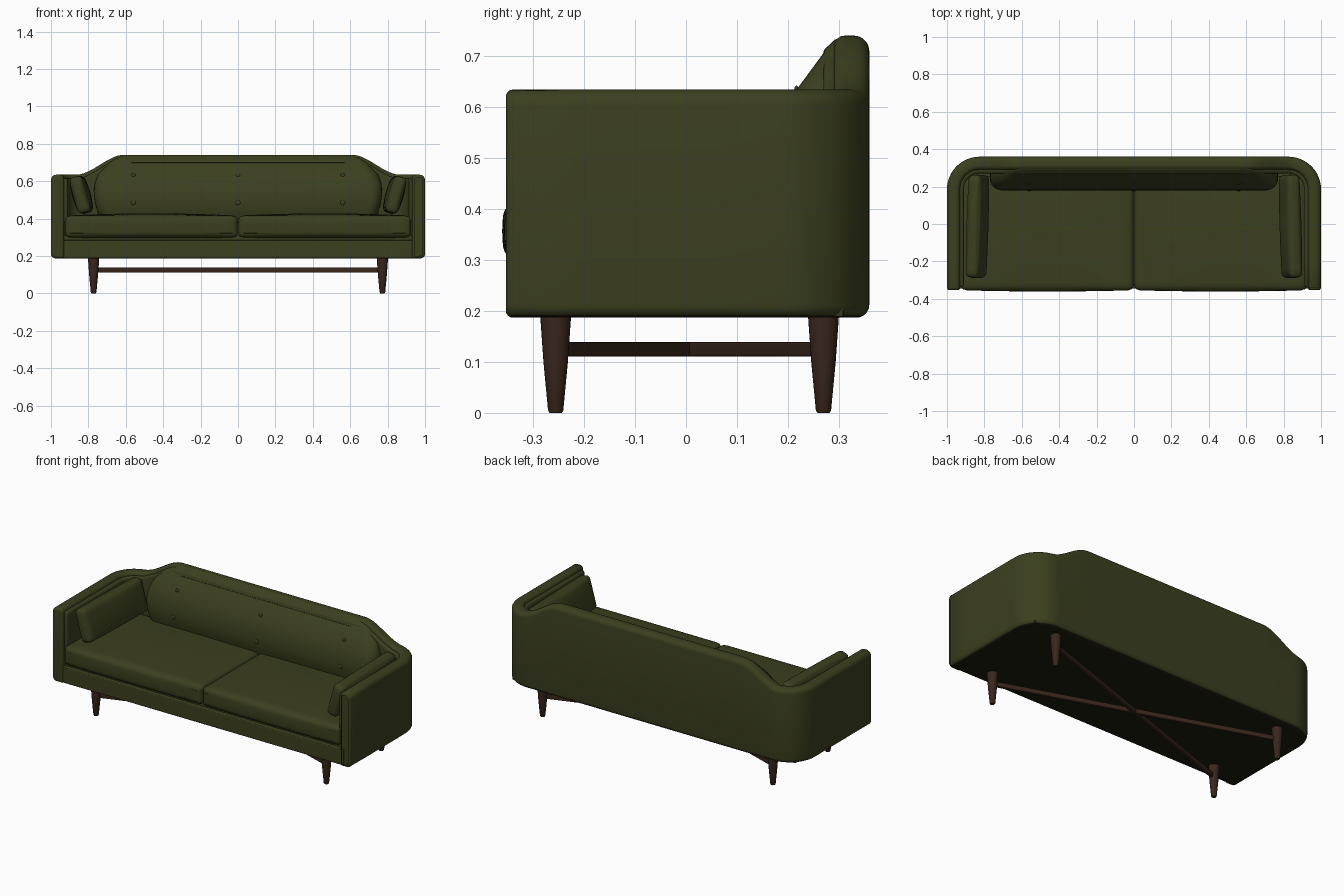
import bpy, bmesh, math
from mathutils import Vector, Matrix

cube = bpy.data.objects.get("Cube")
if cube:
    bpy.data.objects.remove(cube, do_unlink=True)


def material(name, rgb):
    m = bpy.data.materials.new(name)
    m.use_nodes = True
    m.diffuse_color = (*rgb, 1)
    bsdf = next(n for n in m.node_tree.nodes if n.type == "BSDF_PRINCIPLED")
    bsdf.inputs["Base Color"].default_value = (*rgb, 1)
    bsdf.inputs["Roughness"].default_value = 0.8
    return m


FABRIC = material("olive fabric", (0.044, 0.05, 0.0135))
WOOD = material("dark walnut", (0.041, 0.02, 0.012))
LINING = material("black underside cloth", (0.013, 0.012, 0.005))


def finish(name, bm, mat, angle=40, under=None):
    """Make the object; faces pointing down take the under material."""
    bmesh.ops.recalc_face_normals(bm, faces=bm.faces)
    mesh = bpy.data.meshes.new(name)
    mesh.materials.append(mat)
    if under:
        mesh.materials.append(under)
        for f in bm.faces:
            f.material_index = int(f.normal.z < -0.75 and f.calc_center_median().z < 0.25)
    bm.to_mesh(mesh)
    bm.free()
    for p in mesh.polygons:
        p.use_smooth = True
    mesh.set_sharp_from_angle(angle=math.radians(angle))
    ob = bpy.data.objects.new(name, mesh)
    bpy.context.scene.collection.objects.link(ob)


def loft(name, rings, mat, angle=40, under=None):
    """Skin a list of closed rings and cap both ends."""
    bm = bmesh.new()
    loops = [[bm.verts.new(p) for p in ring] for ring in rings]
    n = len(loops[0])
    for a, b in zip(loops, loops[1:]):
        for i in range(n):
            j = (i + 1) % n
            bm.faces.new((a[i], a[j], b[j], b[i]))
    bm.faces.new(loops[0])
    bm.faces.new(loops[-1])
    finish(name, bm, mat, angle, under)


def soft_box(name, centre, size, radius, mat, puff=(0, 0, 0), tilt=None, cuts=15, under=None):
    """Rounded box whose faces bulge outward by puff."""
    bm = bmesh.new()
    bmesh.ops.create_cube(bm, size=2)
    bmesh.ops.subdivide_edges(bm, edges=bm.edges[:], cuts=cuts, use_grid_fill=True)
    half = Vector(size) / 2
    for v in bm.verts:
        u = [math.sin(c * math.pi / 2) for c in v.co]
        p = Vector([u[i] * half[i] for i in range(3)])
        core = Vector([max(radius - half[i], min(half[i] - radius, p[i])) for i in range(3)])
        p = core + (p - core).normalized() * radius
        for i in range(3):
            j, k = (i + 1) % 3, (i + 2) % 3
            p[i] += puff[i] * u[i] * (1 - u[j] ** 2) * (1 - u[k] ** 2)
        v.co = p
    if tilt:
        bmesh.ops.rotate(bm, verts=bm.verts, matrix=tilt)
    bmesh.ops.translate(bm, verts=bm.verts, vec=centre)
    finish(name, bm, mat, under=under)


def piping(name, points, radius=0.002):
    curve = bpy.data.curves.new(name, "CURVE")
    curve.dimensions = "3D"
    curve.bevel_depth = radius
    curve.bevel_resolution = 1
    spline = curve.splines.new("POLY")
    spline.points.add(len(points) - 1)
    for sp, p in zip(spline.points, points):
        sp.co = (*p, 1)
    curve.materials.append(FABRIC)
    ob = bpy.data.objects.new(name, curve)
    bpy.context.scene.collection.objects.link(ob)


# Wrap-around arms and back: a rounded wall section swept along a U path
OUT_X, BACK_Y, CORNER = 1.0, 0.36, 0.175


def u_path(front):
    """Outer points with inward directions, from right arm to left arm."""
    cx, cy = OUT_X - CORNER, BACK_Y - CORNER
    half = [((-OUT_X, front + (cy - front) * i / 4), (1, 0)) for i in range(4)]
    for i in range(13):
        a = math.pi / 2 * i / 12
        half.append(((-cx - CORNER * math.cos(a), cy + CORNER * math.sin(a)),
                     (math.cos(a), -math.sin(a))))
    half += [((-cx + 0.3 * i / 16, BACK_Y), (0, -1)) for i in range(1, 17)]
    return half + [((-p[0], p[1]), (-d[0], d[1])) for p, d in reversed(half)]


def top_height(x):
    t = max(0, min(1, (0.865 - abs(x)) / 0.255))
    return 0.635 + 0.106 * t * t * (3 - 2 * t)


def section(d0, d1, z0, z1, radii):
    """Rounded rectangle: outer bottom, outer top, inner top, inner bottom."""
    pts = []
    corners = [(d0, z0, 1, 1), (d0, z1, 1, -1), (d1, z1, -1, -1), (d1, z0, -1, 1)]
    for k, ((d, z, sd, sz), r) in enumerate(zip(corners, radii)):
        for i in range(6):
            a = math.pi / 2 * i / 5
            if k % 2 == 0:
                a = math.pi / 2 - a
            pts.append((d + sd * r * (1 - math.cos(a)), z + sz * r * (1 - math.sin(a))))
    return pts


def u_wall(name, front, d0, d1, z0, drop, radii, round_end):
    path = u_path(front)
    stations = [(p, d, 0) for p, d in path]
    # Shrinking sections round off the arm fronts
    for i in range(1, 5):
        a = math.pi / 2 * i / 4
        dy, e = round_end * math.sin(a), round_end * (1 - math.cos(a))
        for end, at in ((path[0], 0), (path[-1], len(stations))):
            stations.insert(at, ((end[0][0], front - dy), end[1], e))
    rings = []
    for p, d, e in stations:
        rr = [max(r - e * 0.5, 0.002) for r in radii]
        sec = section(d0 + e, d1 - e, z0 + e, top_height(p[0]) - drop - e, rr)
        rings.append([(p[0] + d[0] * s, p[1] + d[1] * s, z) for s, z in sec])
    loft(name, rings, FABRIC, 50, LINING)


u_wall("outer_shell", -0.34, 0, 0.07, 0.187, 0, (0.025, 0.03, 0.022, 0.002), 0.014)
u_wall("inner_lining", -0.325, 0.06, 0.09, 0.38, 0.02, (0.004, 0.004, 0.014, 0.004), 0.01)

# Seat base with a recessed deck above it
soft_box("seat_base", (0, -0.0175, 0.2365), (1.9, 0.655, 0.098), 0.006, FABRIC, under=LINING)
soft_box("seat_deck", (0, -0.02, 0.29), (1.87, 0.61, 0.04), 0.004, FABRIC)

# Back cushion: rows of height, front depth and half width
rows = [(0.40, 0.195, 0.735), (0.43, 0.184, 0.75), (0.48, 0.179, 0.763), (0.53, 0.181, 0.77),
        (0.58, 0.193, 0.768), (0.635, 0.217, 0.75), (0.67, 0.243, 0.725), (0.70, 0.265, 0.692),
        (0.72, 0.279, 0.66), (0.733, 0.292, 0.62), (0.738, 0.305, 0.59)]
rings = []
for z, yf, w in rows:
    yb = 0.32
    r = min(0.06, (yb - yf) * 0.8)
    arc = [(w - r + r * math.cos(a), yf + r - r * math.sin(a))
           for a in [math.pi / 2 * i / 6 for i in range(7)]]
    ring = [(w, yb)] + arc
    rings.append([(x, y, z) for x, y in ring] + [(-x, y, z) for x, y in reversed(ring)])
loft("back_cushion", rings, FABRIC, 60)
piping("back_seam", [(-0.57, 0.265, 0.70), (0.57, 0.265, 0.70)])

# Tufting buttons
for x in (-0.56, 0, 0.56):
    for z, y in ((0.63, 0.217), (0.485, 0.18)):
        bm = bmesh.new()
        bmesh.ops.create_uvsphere(bm, u_segments=16, v_segments=8, radius=0.013)
        bmesh.ops.scale(bm, verts=bm.verts, vec=(1, 0.4, 1))
        bmesh.ops.translate(bm, verts=bm.verts, vec=(x, y, z))
        finish("back_button", bm, FABRIC)

for side, label in ((1, "left"), (-1, "right")):
    # Seat cushion and its welts
    soft_box(label + "_seat_cushion", (side * 0.463, -0.05, 0.357), (0.922, 0.608, 0.118),
             0.027, FABRIC, puff=(0, 0.007, 0.012))
    for z in (0.385, 0.32):
        piping(label + "_seat_welt", [(side * 0.03, -0.354, z), (side * 0.895, -0.354, z)])

    # Loose pillow leaning on the arm, turned slightly inward
    lean = Matrix.Rotation(side * 0.03, 3, "Z") @ Matrix.Rotation(side * 0.27, 3, "Y")
    soft_box(label + "_arm_pillow", (side * 0.837, -0.013, 0.527), (0.07, 0.545, 0.198), 0.024,
             FABRIC, puff=(0.013, 0.004, 0.003), tilt=lean)

    # Tapered legs
    for y, place in ((-0.256, "front"), (0.27, "back")):
        rings = [[(side * 0.772 + r * math.cos(a), y + r * math.sin(a), z)
                  for a in [math.tau * i / 24 for i in range(24)]]
                 for z, r in ((0, 0.012), (0.005, 0.015), (0.1, 0.024), (0.2, 0.031))]
        loft(label + "_" + place + "_leg", rings, WOOD)

    # Diagonal stretcher between opposite legs
    run = Vector((side * 1.544, 0.526, 0))
    soft_box(label + "_cross_stretcher", (0, 0.007, 0.125), (run.length, 0.018, 0.028), 0.003,
             WOOD, tilt=Matrix.Rotation(math.atan2(run.y, run.x), 3, "Z"), cuts=7)
